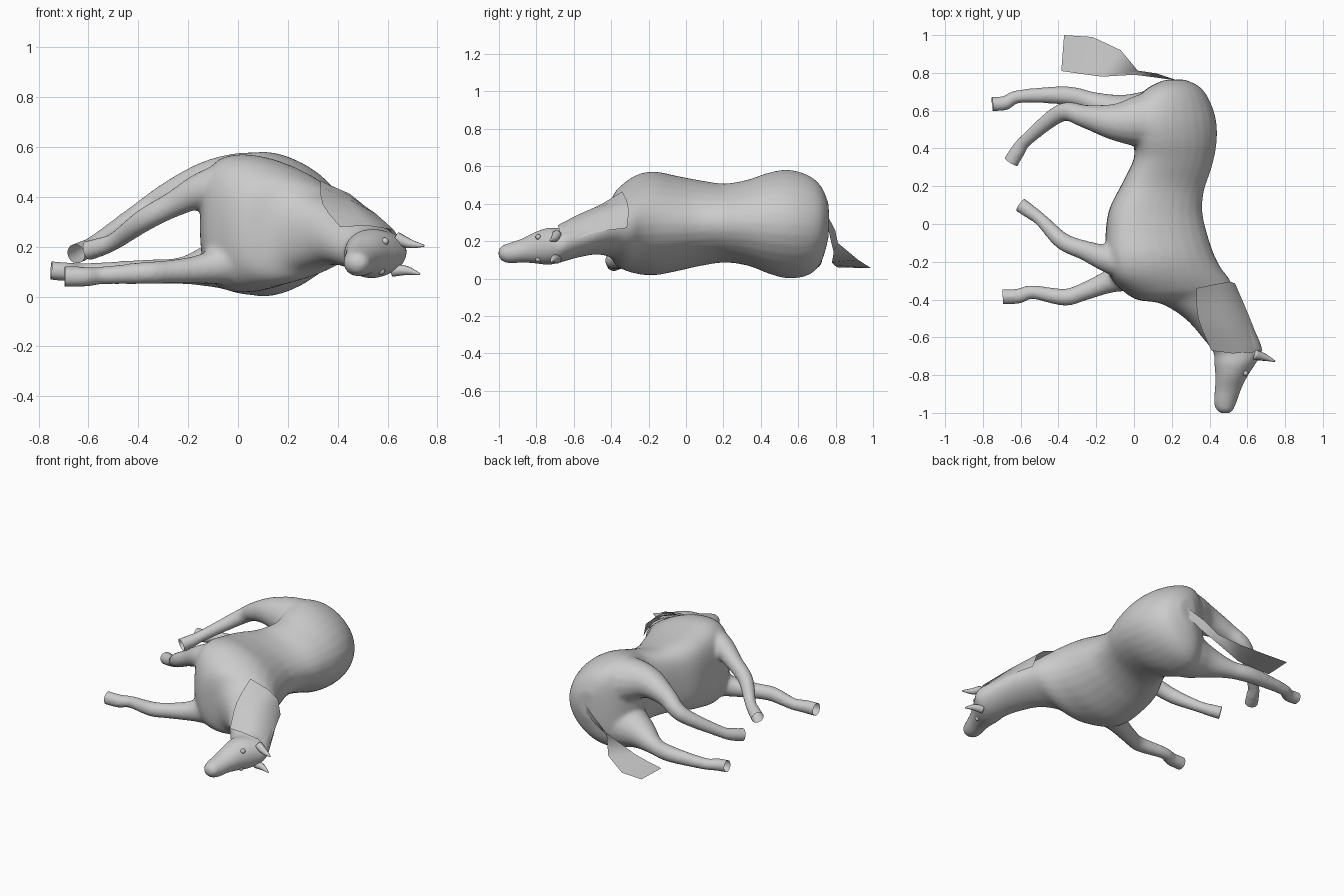
import bpy, bmesh
from math import cos, sin, pi
from mathutils import Vector

if "Cube" in bpy.data.objects:
    bpy.data.objects.remove(bpy.data.objects["Cube"])


def spline(rows, steps=4):
    """Catmull-Rom interpolation of rows of numbers."""
    out = []
    n = len(rows)
    for i in range(n - 1):
        a, b, c, d = rows[max(i - 1, 0)], rows[i], rows[i + 1], rows[min(i + 2, n - 1)]
        for k in range(steps):
            t = k / steps
            out.append([0.5 * (2 * q + (r - p) * t + (2 * p - 5 * q + 4 * r - s) * t * t
                               + (3 * q - p - 3 * r + s) * t ** 3)
                        for p, q, r, s in zip(a, b, c, d)])
    out.append(list(rows[-1]))
    return out


def loft(bm, rings, closed=True):
    """Skin a list of rings; closed rings get end caps."""
    vs = [[bm.verts.new(p) for p in ring] for ring in rings]
    m = len(rings[0])
    for r0, r1 in zip(vs, vs[1:]):
        for j in range(m if closed else m - 1):
            k = (j + 1) % m
            bm.faces.new((r0[j], r0[k], r1[k], r1[j]))
    if closed:
        bm.faces.new(vs[0][::-1])
        bm.faces.new(vs[-1])


def tube_rings(rows, seg=16):
    """Round rings perpendicular to a path of (x, y, z, radius)."""
    rings = []
    for i, (x, y, z, r) in enumerate(rows):
        a, b = rows[max(i - 1, 0)], rows[min(i + 1, len(rows) - 1)]
        q = (Vector(b[:3]) - Vector(a[:3])).to_track_quat('Z', 'Y')
        rings.append([Vector((x, y, z)) + q @ Vector((r * cos(2 * pi * j / seg), r * sin(2 * pi * j / seg), 0))
                      for j in range(seg)])
    return rings


def finish(name, bm):
    bmesh.ops.recalc_face_normals(bm, faces=bm.faces)
    for f in bm.faces:
        f.smooth = True
    me = bpy.data.meshes.new(name)
    bm.to_mesh(me)
    bm.free()
    ob = bpy.data.objects.new(name, me)
    bpy.context.collection.objects.link(ob)
    return ob


# Trunk, neck and head: belly x,y / back x,y / low z / high z
trunk = [
    (.16, .762, .27, .765, .22, .40), (.08, .725, .35, .725, .09, .49), (.01, .66, .40, .655, .02, .55),
    (-.04, .55, .435, .55, .0, .582), (-.01, .45, .438, .43, .025, .567), (.0, .35, .412, .30, .067, .53),
    (-.06, .22, .372, .18, .085, .508), (-.13, .08, .362, .07, .067, .525), (-.15, -.05, .382, -.03, .04, .548),
    (-.15, -.18, .42, -.15, .017, .572), (-.12, -.29, .46, -.23, .027, .55), (0, -.395, .505, -.29, .06, .48),
    (.14, -.42, .54, -.36, .11, .415), (.27, -.5, .585, -.44, .128, .365), (.36, -.6, .635, -.55, .112, .31),
    (.42, -.68, .68, -.665, .085, .272), (.425, -.74, .65, -.73, .073, .272), (.43, -.81, .605, -.80, .08, .25),
    (.427, -.88, .57, -.87, .085, .215), (.422, -.945, .545, -.94, .08, .192), (.437, -.987, .525, -.987, .095, .175),
    (.46, -1.003, .505, -1.003, .12, .15),
]
# Legs from hoof to body: x, y, z, radius
legs = [
    [(-.695, -.385, .08, .042), (-.61, -.382, .08, .041), (-.54, -.36, .085, .037), (-.37, -.388, .095, .046),
     (-.27, -.36, .10, .048), (-.12, -.30, .115, .065), (.03, -.24, .16, .12), (.13, -.2, .22, .1)],
    [(-.60, .10, .185, .041), (-.55, .065, .20, .039), (-.49, .02, .225, .036), (-.38, -.09, .305, .047),
     (-.26, -.14, .37, .053), (-.13, -.185, .43, .078), (.02, -.2, .43, .125), (.13, -.2, .36, .11)],
    [(-.75, .635, .105, .039), (-.68, .64, .10, .039), (-.61, .675, .10, .036), (-.36, .68, .10, .05),
     (-.22, .645, .105, .056), (-.08, .59, .13, .1), (.05, .56, .15, .148), (.14, .56, .21, .14), (.19, .56, .26, .1)],
    [(-.65, .33, .172, .042), (-.61, .395, .19, .04), (-.57, .445, .215, .036), (-.385, .59, .335, .049),
     (-.26, .57, .41, .062), (-.1, .54, .455, .1), (.05, .545, .437, .147), (.14, .55, .38, .15), (.19, .56, .33, .1)],
]

bm = bmesh.new()
SEG = 32
rings = []
for lx, ly, rx, ry, z0, z1 in spline(trunk):
    L, R = Vector((lx, ly, 0)), Vector((rx, ry, 0))
    mid, half = (L + R) / 2, (R - L) / 2
    # egg-shaped section: fullest on the belly side, narrower along the spine
    egg = .42 * min(1, max(0, (ly + .75) / .45))
    rings.append([])
    for j in range(SEG):
        c, s = cos(2 * pi * j / SEG), sin(2 * pi * j / SEG)
        rings[-1].append(mid + half * (c - egg * s * s) + Vector((0, 0, (z0 + z1) / 2 + (z1 - z0) / 2 * s)))
loft(bm, rings)
cuts = []
for rows in legs:
    p, q = Vector(rows[0][:3]), Vector(rows[1][:3])
    d = (p - q).normalized()
    cuts.append((p, d))
    loft(bm, tube_rings([[*(p + d * .04), rows[0][3]]] + spline(rows)))
raw = finish("horse_blend", bm)

# Fuse the limbs into the trunk and smooth the joints
rm = raw.modifiers.new("fuse", 'REMESH')
rm.mode = 'VOXEL'
rm.voxel_size = .011
sm = raw.modifiers.new("soften", 'SMOOTH')
sm.factor, sm.iterations = .5, 12
dg = bpy.context.evaluated_depsgraph_get()
bm = bmesh.new()
bm.from_mesh(raw.evaluated_get(dg).to_mesh())
bpy.data.objects.remove(raw)

# Open leg ends
for p, d in cuts:
    faces = [f for f in bm.faces if (f.calc_center_median() - p).length < .085]
    geom = faces + list({e for f in faces for e in f.edges}) + list({v for f in faces for v in f.verts})
    bmesh.ops.bisect_plane(bm, geom=geom, plane_co=p, plane_no=d, dist=1e-5)
    dead = [v for v in bm.verts if (v.co - p).length < .1 and (v.co - p).dot(d) > 1e-4]
    bmesh.ops.delete(bm, geom=dead, context='VERTS')
for v in bm.verts:
    v.co.z = max(v.co.z, 0)
finish("horse_body", bm)

# Ears and eyes
for side, base, mid, tip in (("upper", (.635, -.69, .235), (.69, -.705, .212), (.747, -.727, .204)),
                             ("lower", (.62, -.69, .105), (.675, -.705, .105), (.73, -.722, .09))):
    bm = bmesh.new()
    loft(bm, tube_rings(spline([(*base, .026), (*mid, .019), (*tip, .004)]), 10))
    finish(side + "_ear", bm)
for side, co in (("upper", (.59, -.79, .222)), ("lower", (.575, -.79, .103))):
    bm = bmesh.new()
    bmesh.ops.create_uvsphere(bm, u_segments=12, v_segments=8, radius=.015)
    bmesh.ops.translate(bm, verts=bm.verts, vec=co)
    finish(side + "_eye", bm)

# Mane sheet draped over the neck
mane = [
    [(.33, -.34, .465), (.45, -.315, .412), (.51, -.305, .36), (.535, -.315, .27)],
    [(.34, -.50, .37), (.45, -.50, .375), (.55, -.49, .335), (.608, -.485, .245)],
    [(.41, -.67, .28), (.52, -.685, .285), (.625, -.68, .268), (.68, -.67, .18)],
]
# Tail sheet
tail = [
    [(.24, .757, .335), (.23, .76, .27)], [(.12, .797, .26), (.12, .775, .20)], [(.02, .812, .19), (.0, .79, .14)],
    [(-.07, .92, .10), (-.17, .78, .085)], [(-.22, .99, .055), (-.28, .795, .07)], [(-.37, 1, .055), (-.385, .81, .06)],
]
for name, sheet, steps in (("mane", mane, 3), ("tail", tail, 1)):
    bm = bmesh.new()
    rows = spline([[c for p in row for c in p] for row in sheet], steps)
    loft(bm, [[r[i:i + 3] for i in range(0, len(r), 3)] for r in rows], closed=False)
    finish(name, bm)
